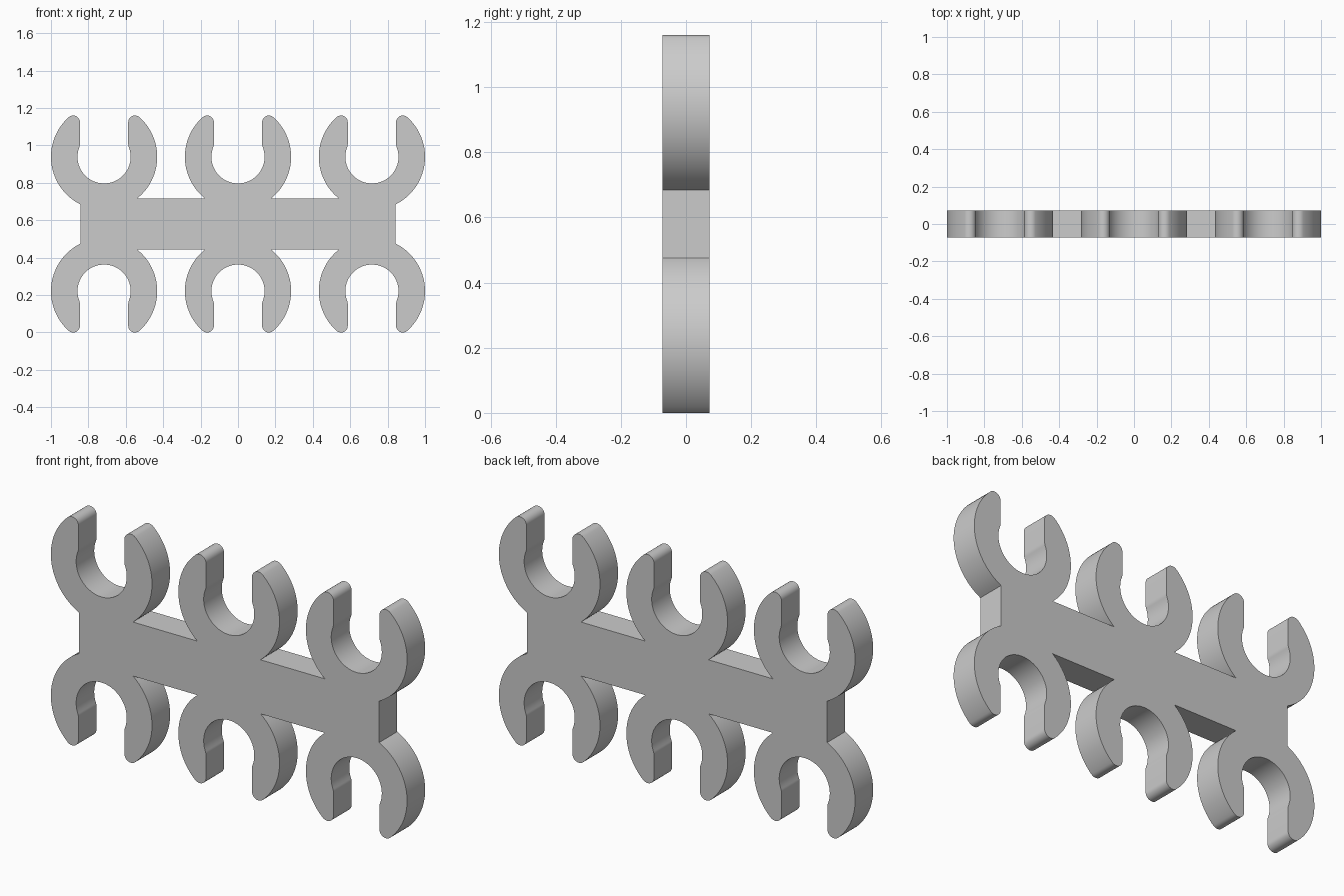
import bpy
import bmesh
from math import radians, degrees, sin, cos, atan2, asin, acos, sqrt

cube = bpy.data.objects.get("Cube")
if cube:
    bpy.data.objects.remove(cube)

# Main dimensions
MID_Z, HALF_DEPTH = 0.58, 0.0725
BAR_HALF_H, BAR_HALF_L = 0.137, 0.843
CLIP_Z, SPACING = 0.359, 0.716      # clip centres, measured from the bar centre
OUTER, INNER, MOUTH = 0.284, 0.142, 0.129
TIP, SHOULDER = 0.036, 0.053        # rounding radii


def arc(cx, cz, r, start, end, n):
    """Points on an arc, angles in degrees."""
    return [(cx + r * cos(radians(start + (end - start) * i / n)),
             cz + r * sin(radians(start + (end - start) * i / n)))
            for i in range(n + 1)]


def half_clip(root_angle):
    """Right half of an open clip, from the bar round the tip to the inner bottom."""
    tip_x = MOUTH + TIP
    tip_z = sqrt((OUTER - TIP) ** 2 - tip_x ** 2)
    tip_angle = degrees(atan2(tip_z, tip_x))
    sh_x = MOUTH + SHOULDER
    sh_z = sqrt((INNER + SHOULDER) ** 2 - sh_x ** 2)
    sh_angle = degrees(atan2(sh_z, sh_x))
    points = arc(0, 0, OUTER, -root_angle, tip_angle, 32)
    points += arc(tip_x, tip_z, TIP, tip_angle, 180, 12)[1:]
    points += arc(sh_x, sh_z, SHOULDER, 180, 180 + sh_angle, 6)
    points += arc(0, 0, INNER, sh_angle, -90, 28)[1:]
    return points


def clip(cx, right_angle, left_angle):
    right = half_clip(right_angle)
    left = [(-x, z) for x, z in reversed(half_clip(left_angle))][1:]
    return [(cx + x, CLIP_Z + z) for x, z in right + left]


# Outline: three clips along the top, turned half round for the bottom
on_bar = degrees(asin((CLIP_Z - BAR_HALF_H) / OUTER))
on_end = degrees(acos((BAR_HALF_L - SPACING) / OUTER))
top = (clip(SPACING, on_end, on_bar) + clip(0, on_bar, on_bar)
       + clip(-SPACING, on_bar, on_end))
outline = top + [(-x, -z) for x, z in top]

# Extrude the outline through the thickness
bm = bmesh.new()
front = bm.faces.new([bm.verts.new((x, -HALF_DEPTH, z + MID_Z)) for x, z in outline])
result = bmesh.ops.extrude_face_region(bm, geom=[front], use_keep_orig=True)
moved = [v for v in result["geom"] if isinstance(v, bmesh.types.BMVert)]
bmesh.ops.translate(bm, verts=moved, vec=(0, 2 * HALF_DEPTH, 0))
bmesh.ops.recalc_face_normals(bm, faces=bm.faces)
bmesh.ops.triangulate(bm, faces=[f for f in bm.faces if len(f.verts) > 4])
mesh = bpy.data.meshes.new("clip_rack")
bm.to_mesh(mesh)
bm.free()
rack = bpy.data.objects.new("clip_rack", mesh)
bpy.context.collection.objects.link(rack)

# Plain grey material
grey = bpy.data.materials.new("light_grey")
grey.use_nodes = True
colour = (0.6, 0.6, 0.6, 1)
grey.diffuse_color = colour
grey.node_tree.nodes["Principled BSDF"].inputs["Base Color"].default_value = colour
mesh.materials.append(grey)

# Smooth curved walls, keep the rims sharp
bpy.ops.object.select_all(action="DESELECT")
rack.select_set(True)
bpy.context.view_layer.objects.active = rack
bpy.ops.object.shade_smooth_by_angle(angle=radians(30))
